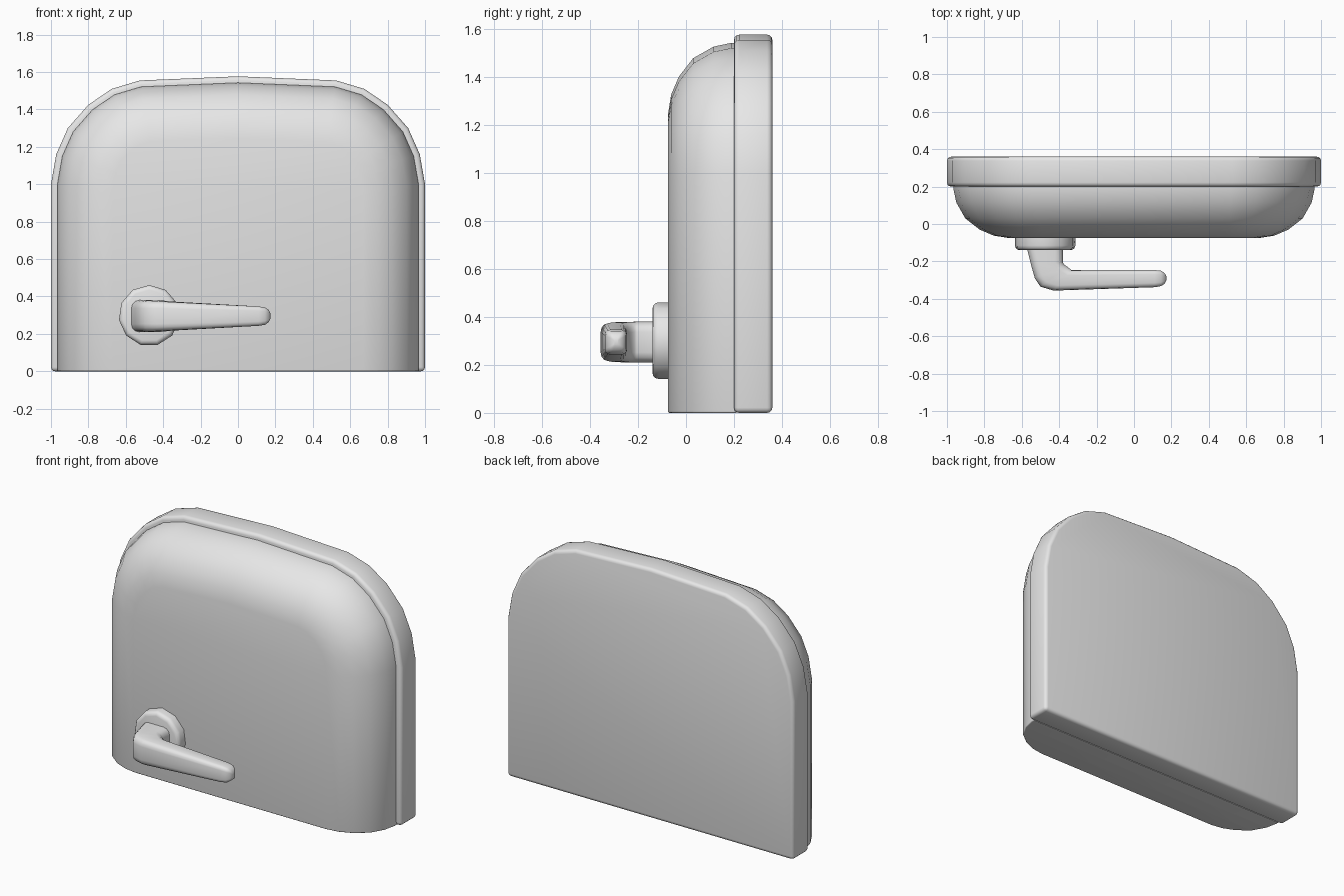
import bpy, bmesh, math
from mathutils import Vector

cube = bpy.data.objects.get("Cube")
if cube:
    bpy.data.objects.remove(cube, do_unlink=True)

GREY = (0.8, 0.8, 0.8, 1)
mat = bpy.data.materials.new("plain grey")
mat.use_nodes = True
mat.diffuse_color = GREY
mat.node_tree.nodes["Principled BSDF"].inputs["Base Color"].default_value = GREY


def loft(name, rings, bevel_test=None, width=0.03, segments=3, smooth=40):
    """Skin a row of closed rings, cap both ends, bevel the chosen edges."""
    bm = bmesh.new()
    rows = [[bm.verts.new(p) for p in ring] for ring in rings]
    n = len(rows[0])
    for a, b in zip(rows, rows[1:]):
        for i in range(n):
            j = (i + 1) % n
            bm.faces.new((a[i], a[j], b[j], b[i]))
    bm.faces.new(rows[0])
    bm.faces.new(rows[-1])
    bmesh.ops.recalc_face_normals(bm, faces=bm.faces)
    if bevel_test:
        edges = [e for e in bm.edges if bevel_test(e)]
        bmesh.ops.bevel(bm, geom=edges, offset=width, segments=segments,
                        profile=0.5, affect='EDGES', clamp_overlap=True)
    bmesh.ops.recalc_face_normals(bm, faces=bm.faces)
    mesh = bpy.data.meshes.new(name)
    bm.to_mesh(mesh)
    bm.free()
    mesh.materials.append(mat)
    obj = bpy.data.objects.new(name, mesh)
    bpy.context.collection.objects.link(obj)
    bpy.ops.object.select_all(action='DESELECT')
    obj.select_set(True)
    bpy.context.view_layer.objects.active = obj
    bpy.ops.object.shade_smooth_by_angle(angle=math.radians(smooth))
    return obj


# Arched outline, mirrored from one half
half = [(1, 0), (1, 1), (0.972, 1.16), (0.91, 1.3), (0.8, 1.425),
        (0.675, 1.51), (0.525, 1.555)]
outline = [Vector(p) for p in half + [(0, 1.577)]]
outline += [Vector((-x, z)) for x, z in reversed(half)]


def inset(d):
    """Outline moved inwards by d, with the base kept on the floor."""
    pts = []
    for i, p in enumerate(outline):
        if i in (0, len(outline) - 1):
            pts.append((p.x - math.copysign(d, p.x), 0))
            continue
        a = (p - outline[i - 1]).normalized()
        b = (outline[i + 1] - p).normalized()
        na, nb = Vector((-a.y, a.x)), Vector((-b.y, b.x))
        q = p + (na + nb) * d / (1 + na.dot(nb))
        pts.append((q.x, q.y))
    return pts


def arch_ring(y, d):
    return [(x, y, z) for x, z in inset(d)]


# Back plate with rounded rims
loft("back_plate", [arch_ring(0.2, 0), arch_ring(0.36, 0)],
     lambda e: e.calc_face_angle() > 0.7, width=0.022)

# Domed front shell
dome = [(0.21, 0.034), (0.19, 0.034), (0.115, 0.05), (0.03, 0.098),
        (-0.03, 0.175), (-0.062, 0.25), (-0.075, 0.33)]
loft("front_shell", [arch_ring(y, d) for y, d in dome],
     lambda e: all(v.co.z < 0.001 for v in e.verts)
     and any(v.co.y < 0.2 for v in e.verts), width=0.035)


# Round mount with a softened front rim
def disc(y, r, sides=11):
    turns = [math.tau * i / sides for i in range(sides)]
    return [(-0.475 + r * math.sin(t), y, 0.298 + r * math.cos(t)) for t in turns]


loft("handle_mount", [disc(-0.06, 0.163), disc(-0.14, 0.163)],
     lambda e: all(v.co.y < -0.13 for v in e.verts), width=0.025)


# Bent lever: outer point, inner point and half height at each station
def lever_ring(outer, inner, h, steps=3):
    o, i = Vector(outer), Vector(inner)
    mid, axis = (o + i) / 2, (o - i).normalized()
    w = (o - i).length / 2
    r = min(w, h) * 0.5
    ring = []
    for k, (sx, sz) in enumerate([(1, 1), (-1, 1), (-1, -1), (1, -1)]):
        for s in range(steps + 1):
            t = (k + s / steps) * math.pi / 2
            p = mid + axis * (sx * (w - r) + r * math.cos(t))
            ring.append((p.x, p.y, 0.295 + sz * (h - r) + r * math.sin(t)))
    return ring


stations = [
    ((-0.575, -0.12), (-0.38, -0.12), 0.085),
    ((-0.55, -0.22), (-0.38, -0.205), 0.085),
    ((-0.53, -0.29), (-0.376, -0.215), 0.084),
    ((-0.5, -0.335), (-0.36, -0.226), 0.082),
    ((-0.43, -0.356), (-0.335, -0.246), 0.078),
    ((0.11, -0.338), (0.11, -0.246), 0.052),
    ((0.145, -0.332), (0.145, -0.25), 0.046),
    ((0.165, -0.318), (0.165, -0.264), 0.032),
    ((0.174, -0.3), (0.174, -0.282), 0.012),
]
loft("handle_lever", [lever_ring(*s) for s in stations], smooth=50)
